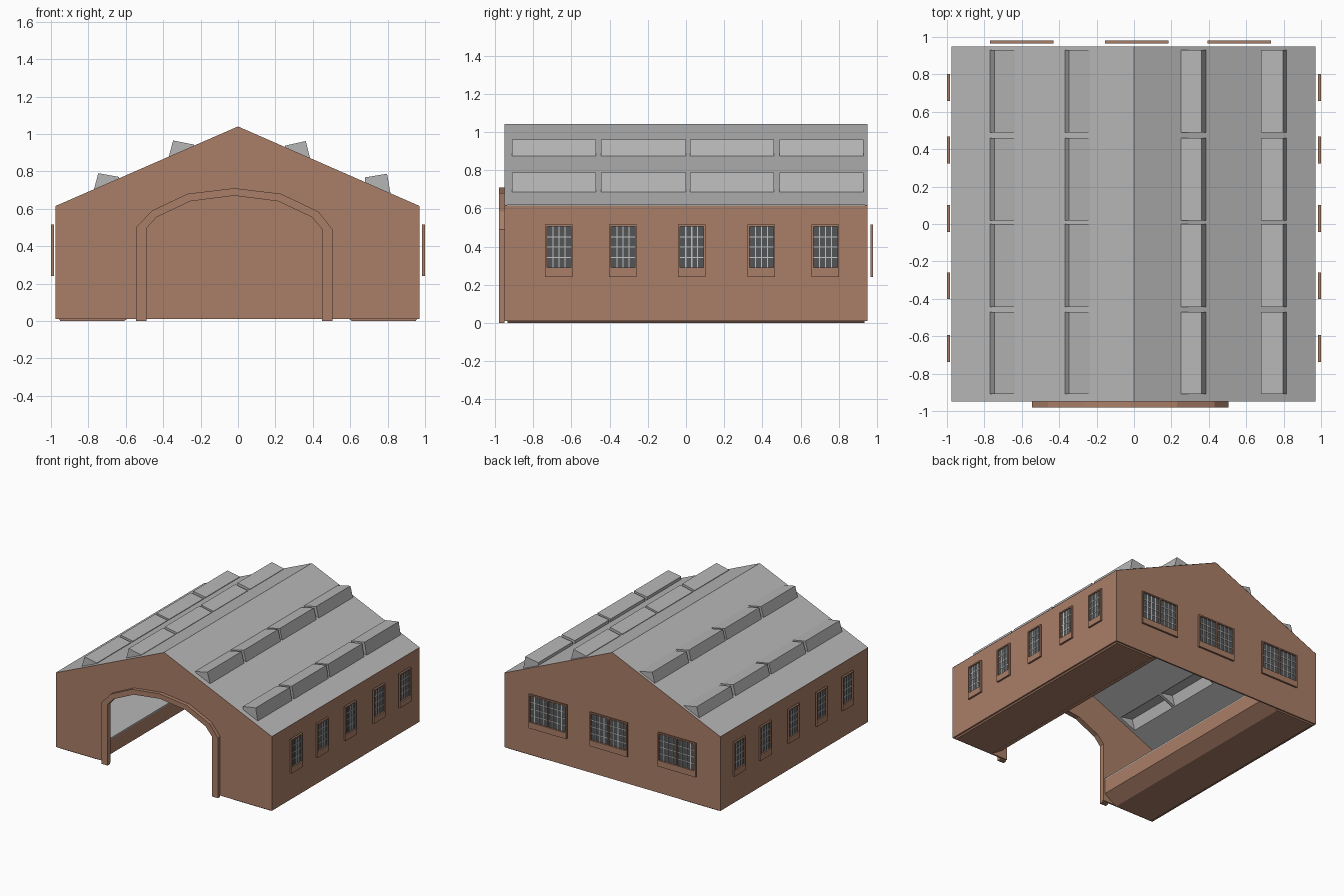
import bpy, bmesh

if "Cube" in bpy.data.objects:
    bpy.data.objects.remove(bpy.data.objects["Cube"])


def material(name, rgb):
    m = bpy.data.materials.new(name)
    m.diffuse_color = (*rgb, 1)
    m.use_nodes = True
    m.node_tree.nodes["Principled BSDF"].inputs["Base Color"].default_value = m.diffuse_color
    return m


BRICK = material("brick", (0.40, 0.21, 0.137))
ROOF = material("roof_grey", (0.47, 0.47, 0.47))
GLASS = material("dark_glass", (0.085, 0.09, 0.095))
BARS = material("glazing_bars", (0.55, 0.55, 0.54))

XL, XR, Y0, Y1 = -0.975, 0.97, -0.95, 0.95
EAVE, RIDGE = 0.615, 1.04


def finish(name, bm, mats, fix=True):
    if fix:
        bmesh.ops.recalc_face_normals(bm, faces=bm.faces[:])
    me = bpy.data.meshes.new(name)
    bm.to_mesh(me)
    bm.free()
    for m in mats:
        me.materials.append(m)
    ob = bpy.data.objects.new(name, me)
    bpy.context.collection.objects.link(ob)
    return ob


def prism(name, pts, y0, y1, mat):
    """Extrude an (x, z) profile along y."""
    bm = bmesh.new()
    face = bm.faces.new([bm.verts.new((x, y0, z)) for x, z in pts])
    out = bmesh.ops.extrude_face_region(bm, geom=[face])
    vs = [v for v in out["geom"] if isinstance(v, bmesh.types.BMVert)]
    bmesh.ops.translate(bm, vec=(0, y1 - y0, 0), verts=vs)
    return finish(name, bm, [mat])


def rect(x0, x1, z0, z1):
    return [(x0, z0), (x1, z0), (x1, z1), (x0, z1)]


def roof_z(x):
    half = -XL if x < 0 else XR
    return RIDGE - (RIDGE - EAVE) * abs(x) / half


# Arch outlines, left foot to right foot
OUTER = [(-0.545, 0), (-0.545, 0.50), (-0.46, 0.59), (-0.27, 0.68), (-0.02, 0.71),
         (0.23, 0.68), (0.43, 0.585), (0.505, 0.49), (0.505, 0)]
INNER = [(-0.49, 0), (-0.49, 0.495), (-0.435, 0.555), (-0.255, 0.64), (-0.02, 0.67),
         (0.215, 0.64), (0.395, 0.555), (0.45, 0.49), (0.45, 0)]

# Gable walls and side walls
notch = [(x, max(z, 0.01)) for x, z in INNER]
top = [(XR, 0.01), (XR, EAVE), (0, RIDGE), (XL, EAVE), (XL, 0.01)]
prism("front_gable", notch + top, Y0, Y0 + 0.012, BRICK)
prism("back_gable", top, Y1 - 0.012, Y1, BRICK)
prism("left_wall", rect(XL, XL + 0.012, 0.01, EAVE), Y0 + 0.012, Y1 - 0.012, BRICK)
prism("right_wall", rect(XR - 0.012, XR, 0.01, EAVE), Y0 + 0.012, Y1 - 0.012, BRICK)

# Raised arch surround
prism("arch_surround", OUTER + INNER[::-1], -0.98, Y0, BRICK)

# Inside platforms with a sloped underside and grey deck
for side, s in (("left", -1), ("right", 1)):
    prof = [(0.957, 0.01), (0.95, 0), (0.61, 0), (0.5, 0.07), (0.5, 0.19), (0.957, 0.19)]
    prism(side + "_platform", [(s * x, z) for x, z in prof], -0.935, 0.935, BRICK)
    prism(side + "_deck", [(s * x, z) for x, z in rect(0.5, 0.957, 0.19, 0.2)],
          -0.935, 0.935, ROOF)

# Skylight profiles: outer foot, outer top, inner top, inner foot
BAYS = [(-0.91, -0.47), (-0.445, 0.0), (0.02, 0.46), (0.49, 0.93)]
LIGHTS = [(-0.77, (-0.747, 0.79), (-0.635, 0.77)),
          (-0.37, (-0.347, 0.965), (-0.235, 0.943)),
          (0.385, (0.362, 0.962), (0.25, 0.937)),
          (0.815, (0.797, 0.787), (0.68, 0.768))]

# Roof sheets with openings under the skylights
bm = bmesh.new()
holes = [sorted((l[0], l[2][0])) for l in LIGHTS]
xs = sorted([XL, 0, XR] + [x for h in holes for x in h])
ys = sorted([Y0, Y1] + [y for b in BAYS for y in b])
grid = [[bm.verts.new((x, y, roof_z(x) + 0.002)) for y in ys] for x in xs]
for i in range(len(xs) - 1):
    for j in range(len(ys) - 1):
        if [xs[i], xs[i + 1]] in holes and (ys[j], ys[j + 1]) in BAYS:
            continue
        bm.faces.new([grid[i][j], grid[i + 1][j], grid[i + 1][j + 1], grid[i][j + 1]])
finish("roof", bm, [ROOF], fix=False)

# Skylight shells, open underneath
for n, (xo, t_out, t_in) in enumerate(LIGHTS):
    for k, (a, b) in enumerate(BAYS):
        prof = [(xo, roof_z(xo)), t_out, t_in, (t_in[0], roof_z(t_in[0]))]
        ob = prism(f"skylight_{n + 1}_{k + 1}", prof, a, b, ROOF)
        bm = bmesh.new()
        bm.from_mesh(ob.data)
        bm.faces.ensure_lookup_table()
        feet = [f for f in bm.faces
                if all(abs(v.co.z - roof_z(v.co.x)) < 1e-4 for v in f.verts)]
        bmesh.ops.delete(bm, geom=feet, context="FACES_ONLY")
        bm.to_mesh(ob.data)
        bm.free()


def window(name, place, u0, u1, sashes):
    """Frame, sill, glass and bars; place(u, d, z) sets the wall, d is outward."""
    bm = bmesh.new()

    def box(a0, a1, d0, d1, z0, z1, mi):
        vs = [bm.verts.new(place(u, d, z)) for u in (a0, a1) for d in (d0, d1)
              for z in (z0, z1)]
        for q in ((0, 1, 3, 2), (4, 6, 7, 5), (0, 4, 5, 1), (2, 3, 7, 6),
                  (0, 2, 6, 4), (1, 5, 7, 3)):
            bm.faces.new([vs[i] for i in q]).material_index = mi

    t, zb, zt = 0.01, 0.29, 0.505
    box(u0, u1, 0, 0.015, 0.24, zb, 0)
    box(u0, u1, 0, 0.015, zt, 0.515, 0)
    w = (u1 - u0 - t) / sashes
    for i in range(sashes + 1):
        box(u0 + i * w, u0 + i * w + t, 0, 0.015, zb, zt, 0)
    for i in range(sashes):
        a, b = u0 + i * w + t, u0 + (i + 1) * w
        box(a, b, 0.001, 0.004, zb, zt, 1)
        for k in (1, 2, 3):
            c = a + (b - a) * k / 4
            box(c - 0.003, c + 0.003, 0.004, 0.007, zb, zt, 2)
            c = zb + (zt - zb) * k / 4
            box(a, b, 0.004, 0.0065, c - 0.003, c + 0.003, 2)
    finish(name, bm, [BRICK, GLASS, BARS])


# Side windows, five each side
for i, y in enumerate((-0.665, -0.33, 0.03, 0.395, 0.73)):
    for side, s in (("left", -1), ("right", 1)):
        window(f"{side}_window_{i + 1}", lambda u, d, z, s=s: (s * (0.985 + d), u, z),
               y - 0.072, y + 0.072, 1)

# Back windows, double sashes
for i, x in enumerate((-0.6, 0.015, 0.563)):
    window(f"back_window_{i + 1}", lambda u, d, z: (u, 0.965 + d, z),
           x - 0.17, x + 0.17, 2)
